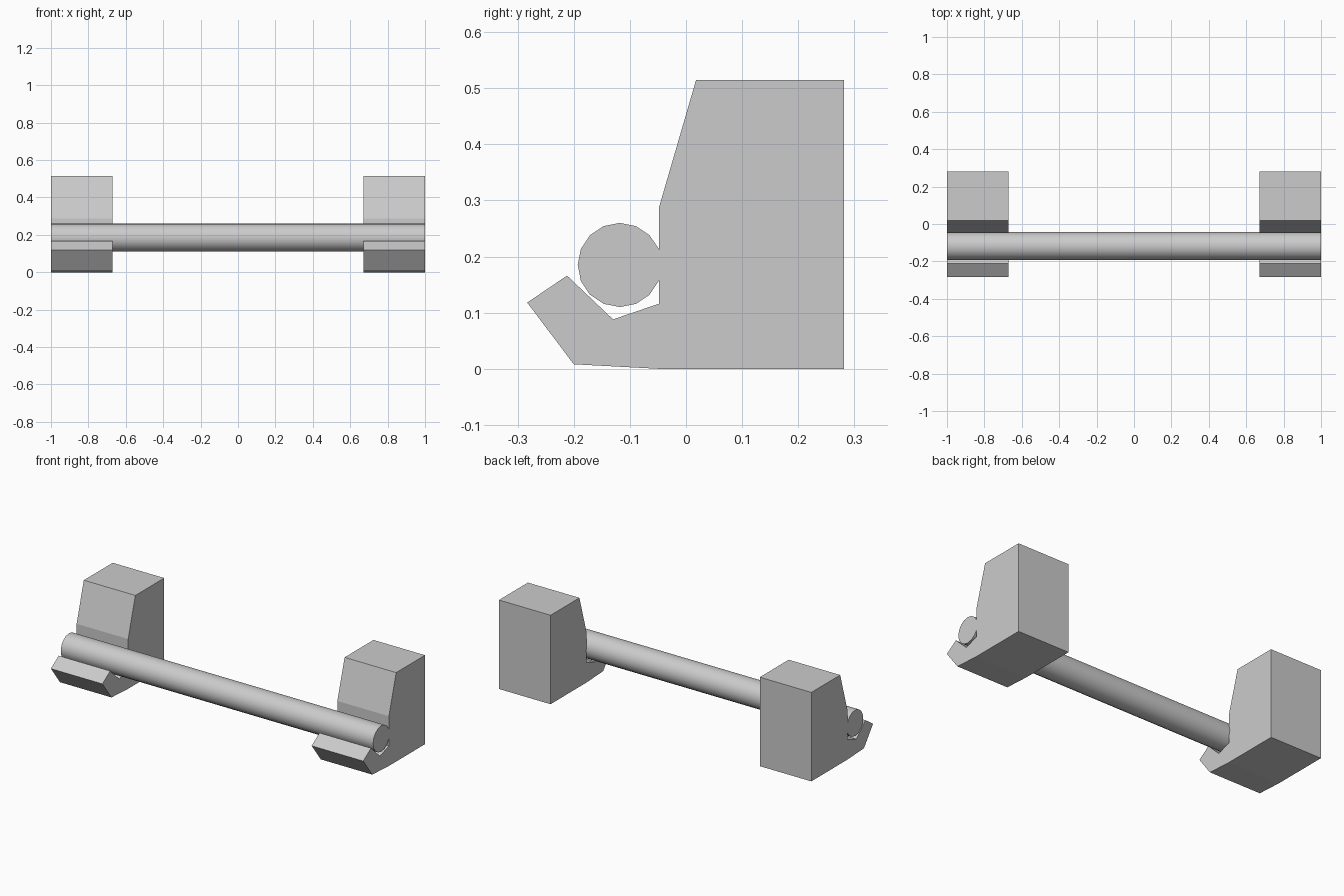
import bpy, bmesh
from math import pi

if "Cube" in bpy.data.objects:
    bpy.data.objects.remove(bpy.data.objects["Cube"])


def bracket(name, x0, x1):
    # Hooked block: side profile (y, z) extruded along x
    profile = [(-0.05, 0.002), (0.282, 0.002), (0.282, 0.517), (0.018, 0.517),
               (-0.048, 0.29), (-0.048, 0.118), (-0.13, 0.09),
               (-0.212, 0.168), (-0.283, 0.12), (-0.2, 0.01)]
    profile = [(y, z - 0.002) for y, z in profile]
    bm = bmesh.new()
    face = bm.faces.new([bm.verts.new((x0, y, z)) for y, z in profile])
    ext = bmesh.ops.extrude_face_region(bm, geom=[face])
    verts = [g for g in ext["geom"] if isinstance(g, bmesh.types.BMVert)]
    bmesh.ops.translate(bm, verts=verts, vec=(x1 - x0, 0, 0))
    bmesh.ops.recalc_face_normals(bm, faces=bm.faces)
    mesh = bpy.data.meshes.new(name)
    bm.to_mesh(mesh)
    bm.free()
    obj = bpy.data.objects.new(name, mesh)
    bpy.context.collection.objects.link(obj)


# Pair of hooked brackets
bracket("left_bracket", -1.0, -0.67)
bracket("right_bracket", 0.67, 1.0)

# Round bar resting in the hooks
bpy.ops.mesh.primitive_cylinder_add(vertices=16, radius=0.075, depth=2.0,
                                    location=(0, -0.118, 0.185),
                                    rotation=(0, pi / 2, 0))
bpy.context.object.name = "bar"
bpy.ops.object.shade_smooth_by_angle()
